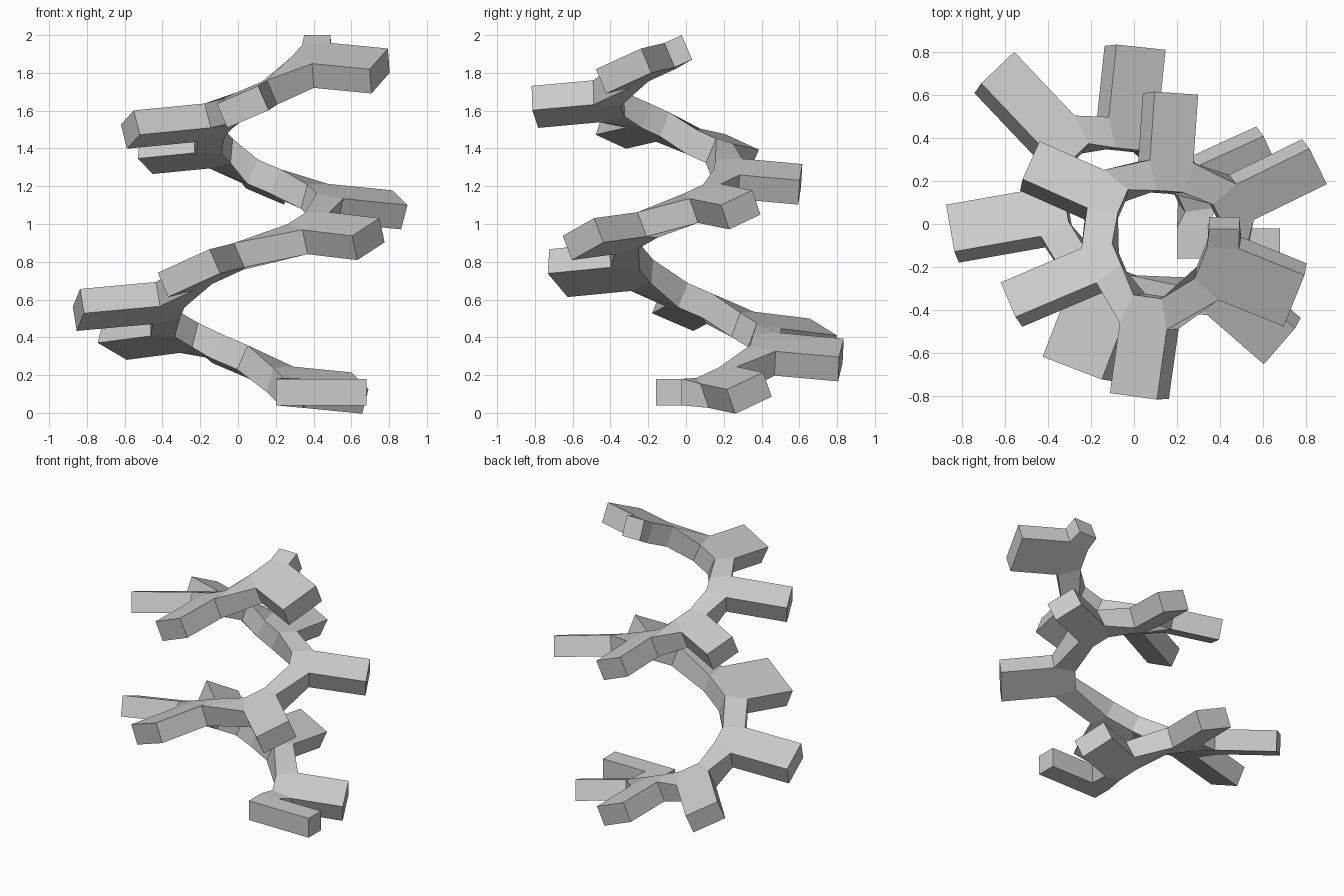
import bpy, bmesh
from math import cos, sin, radians
from mathutils import Vector

if "Cube" in bpy.data.objects:
    bpy.data.objects.remove(bpy.data.objects["Cube"], do_unlink=True)

THICK = 0.14      # square section of the spiral band
CLIMB = 23        # rise angle of the band, in degrees
DROOP = 0.09      # how far each arm sags per unit of length

# Arms from bottom to top: heading, tip centre, width, length
ARMS = [
    (24.5, (.63, .335, .105), .23, .34),
    (84, (.005, .82, .28), .25, .34),
    (133.5, (-.65, .705, .39), .23, .41),
    (190, (-.845, -.045, .545), .24, .41),
    (249, (-.26, -.675, .74), .32, .36),
    (319, (.69, -.545, .92), .24, .35),
    (26, (.84, .29, 1.075), .2, .38),
    (86, (.17, .605, 1.21), .22, .32),
    (156, (-.485, .27, 1.37), .21, .33),
    (203, (-.57, -.375, 1.5), .19, .41),
    (262, (.025, -.8, 1.62), .24, .33),
    (338, (.75, -.33, 1.81), .28, .33),
]


def frame(heading, climb, droop):
    """Outward, along-band and up directions at a heading."""
    a, c = radians(heading), radians(climb)
    out = Vector((cos(a), sin(a), -droop)).normalized()
    along = Vector((-sin(a) * cos(c), cos(a) * cos(c), sin(c)))
    return out, along, out.cross(along).normalized()


def section(centre, axes, offset, taper):
    """Four corners of the band: outer pair, then inner pair."""
    out, along, up = axes
    outer = centre + along * offset
    inner = centre - out * THICK + along * offset * taper
    h = up * THICK / 2
    return [outer - h, outer + h, inner + h, inner - h]


# Band sections, two at the foot of each arm
sections, pushes = [], []


def add_arm(heading, tip, width, length, climb=CLIMB, droop=DROOP, taper=0.6):
    axes = frame(heading, climb, droop)
    push = axes[0] * length
    foot = Vector(tip) - push
    for side in (-1, 1):
        sections.append(section(foot, axes, side * width / 2, taper))
    pushes.append(push)


add_arm(0, (.68, -.09, .11), THICK, .34, climb=0, droop=0, taper=1)
for arm in ARMS:
    add_arm(*arm)
sections.append(section(Vector((.49, .005, 1.935)), frame(0, CLIMB, 0), 0, 1))

# Spiral band lofted through the sections
bm = bmesh.new()
rings = [[bm.verts.new(p) for p in s] for s in sections]
feet = []
for i, (a, b) in enumerate(zip(rings, rings[1:])):
    for k in range(4):
        n = (k + 1) % 4
        face = bm.faces.new((a[k], b[k], b[n], a[n]))
        if k == 0 and i % 2 == 0 and i // 2 < len(pushes):
            feet.append(face)
bm.faces.new(rings[0])
bm.faces.new(reversed(rings[-1]))

# Arms pulled out of the band's outer faces
for face, push in zip(feet, pushes):
    pulled = bmesh.ops.extrude_discrete_faces(bm, faces=[face])["faces"][0]
    bmesh.ops.translate(bm, verts=list(pulled.verts), vec=push)
bmesh.ops.recalc_face_normals(bm, faces=bm.faces)

mesh = bpy.data.meshes.new("spiral_with_arms")
bm.to_mesh(mesh)
bm.free()
spiral = bpy.data.objects.new("spiral_with_arms", mesh)
bpy.context.collection.objects.link(spiral)

# Plain grey material
grey = bpy.data.materials.new("light_grey")
grey.use_nodes = True
colour = (0.6, 0.6, 0.6, 1)
grey.diffuse_color = colour
for node in grey.node_tree.nodes:
    if node.type == "BSDF_PRINCIPLED":
        node.inputs["Base Color"].default_value = colour
mesh.materials.append(grey)
